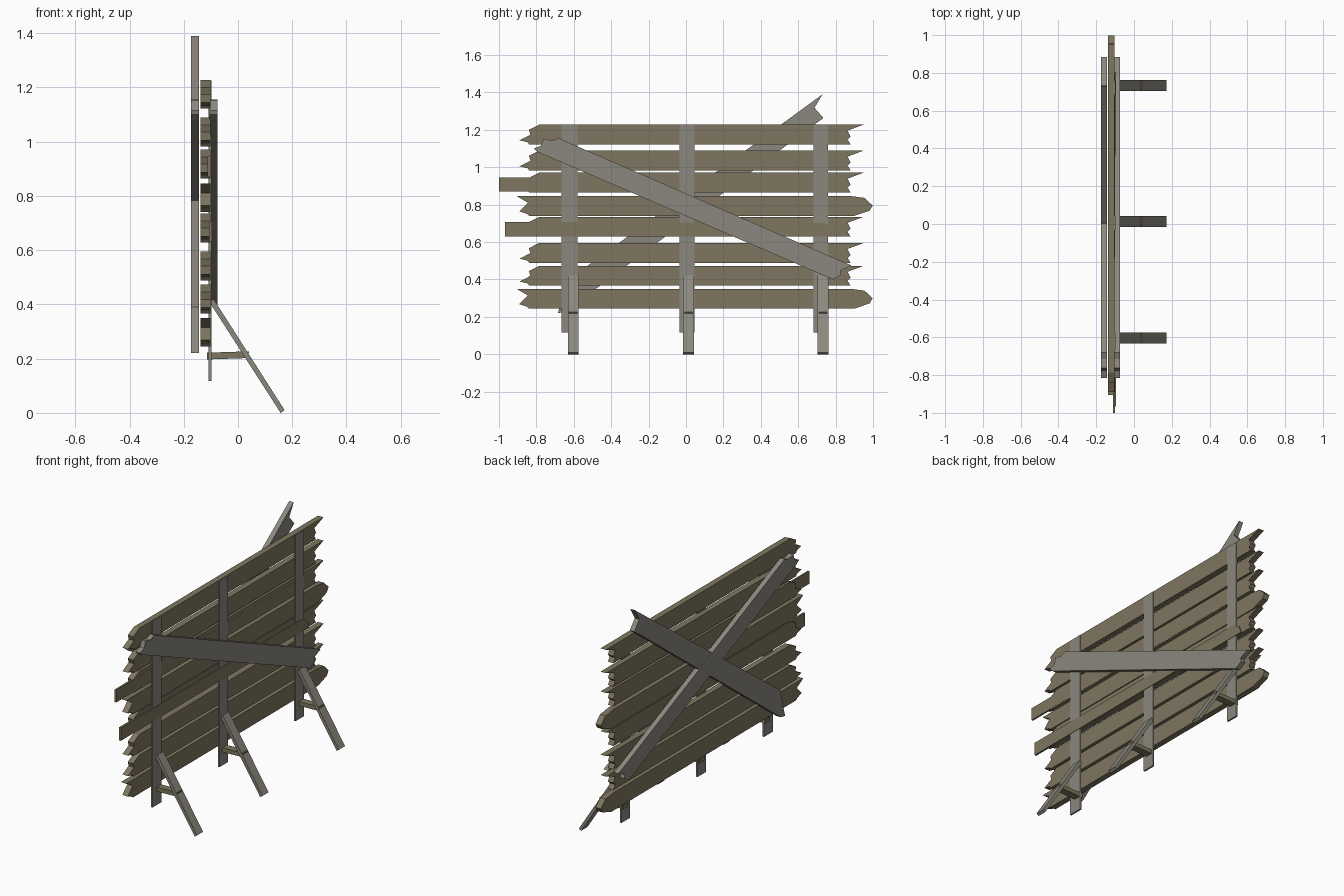
import bpy, bmesh

if "Cube" in bpy.data.objects:
    bpy.data.objects.remove(bpy.data.objects["Cube"])


def material(name, rgb):
    m = bpy.data.materials.new(name)
    m.diffuse_color = (*rgb, 1)
    m.use_nodes = True
    m.node_tree.nodes["Principled BSDF"].inputs["Base Color"].default_value = m.diffuse_color
    return m


BROWN = material("brown_wood", (0.21, 0.18, 0.115))
GREY = material("grey_wood", (0.26, 0.245, 0.21))


def board(name, outline, lo, hi, mat, axis="x"):
    """Extrude a flat outline: (y, z) along x, or (x, z) along y."""
    bm = bmesh.new()
    if axis == "x":
        verts = [bm.verts.new((lo, a, b)) for a, b in outline]
        move = (hi - lo, 0, 0)
    else:
        verts = [bm.verts.new((a, lo, b)) for a, b in outline]
        move = (0, hi - lo, 0)
    face = bm.faces.new(verts)
    ext = bmesh.ops.extrude_face_region(bm, geom=[face], use_keep_orig=True)
    top = [g for g in ext["geom"] if isinstance(g, bmesh.types.BMVert)]
    bmesh.ops.translate(bm, verts=top, vec=move)
    bmesh.ops.recalc_face_normals(bm, faces=bm.faces)
    mesh = bpy.data.meshes.new(name)
    bm.to_mesh(mesh)
    bm.free()
    mesh.materials.append(mat)
    ob = bpy.data.objects.new(name, mesh)
    bpy.context.collection.objects.link(ob)
    return ob


def rect(a0, a1, b0, b1):
    return [(a0, b0), (a1, b0), (a1, b1), (a0, b1)]


# Broken plank outlines, z measured from the plank's lower edge
JAGGED = [(-0.785, 0.106), (-0.84, 0.078), (-0.832, 0.052), (-0.89, 0.022),
          (-0.848, 0.012), (-0.838, 0), (0.88, 0), (0.864, 0.026),
          (0.88, 0.042), (0.864, 0.074), (0.95, 0.106)]
ROUNDED = [(-0.906, 0.106), (-0.845, 0.07), (-0.892, 0.024), (-0.85, 0.01),
           (-0.84, 0), (0.90, 0), (0.982, 0.028), (0.998, 0.055),
           (0.955, 0.096), (0.88, 0.106)]

# Horizontal planks, bottom to top
planks = [(0.244, ROUNDED), (0.367, JAGGED), (0.489, JAGGED), (0.629, JAGGED),
          (0.740, ROUNDED), (0.865, JAGGED), (0.983, JAGGED), (1.122, JAGGED)]
for i, (z, shape) in enumerate(planks):
    board(f"plank_{i + 1}", [(y, z + dz) for y, dz in shape], -0.138, -0.102, BROWN)

# Thin extra slats
board("lower_slat", [(-0.967, 0.63), (0.805, 0.63), (0.785, 0.675),
                     (0.74, 0.703), (-0.967, 0.708)], -0.107, -0.095, BROWN)
board("upper_slat", rect(-1.0, 0.79, 0.87, 0.945), -0.112, -0.1015, BROWN)

# Posts with leaning struts and small brackets
posts = [(-0.665, -0.58, -0.632), (-0.035, 0.045, -0.016), (0.682, 0.76, 0.704)]
STRUT = [(-0.105, 0.408), (-0.09, 0.42), (0.172, 0.01), (0.157, 0)]
BRACKET = [(-0.115, 0.197), (0.033, 0.202), (0.042, 0.227), (-0.115, 0.222)]
for i, (y0, y1, s) in enumerate(posts):
    board(f"post_{i + 1}", rect(y0, y1, 0.117, 1.225), -0.108, -0.0975, GREY)
    board(f"strut_{i + 1}", STRUT, s, s + 0.058, GREY, "y")
    board(f"bracket_{i + 1}", BRACKET, s + 0.007, s + 0.051, BROWN, "y")

# Diagonal braces: one on the front, a crossed pair on the back
FALLING = [(-0.815, 1.10), (-0.775, 1.115), (-0.762, 1.152), (-0.715, 1.143),
           (-0.68, 1.155), (0.82, 0.502), (0.885, 0.475), (0.825, 0.448),
           (0.83, 0.425), (0.785, 0.40), (-0.79, 1.08)]
RISING = [(0.73, 1.39), (0.687, 1.318), (0.735, 1.263), (0.665, 1.213),
          (-0.645, 0.227), (-0.685, 0.22), (-0.665, 0.29), (-0.64, 0.39)]
board("front_brace", FALLING, -0.105, -0.075, GREY)
board("back_brace_falling", FALLING, -0.174, -0.144, GREY)
board("back_brace_rising", RISING, -0.1735, -0.1435, GREY)
